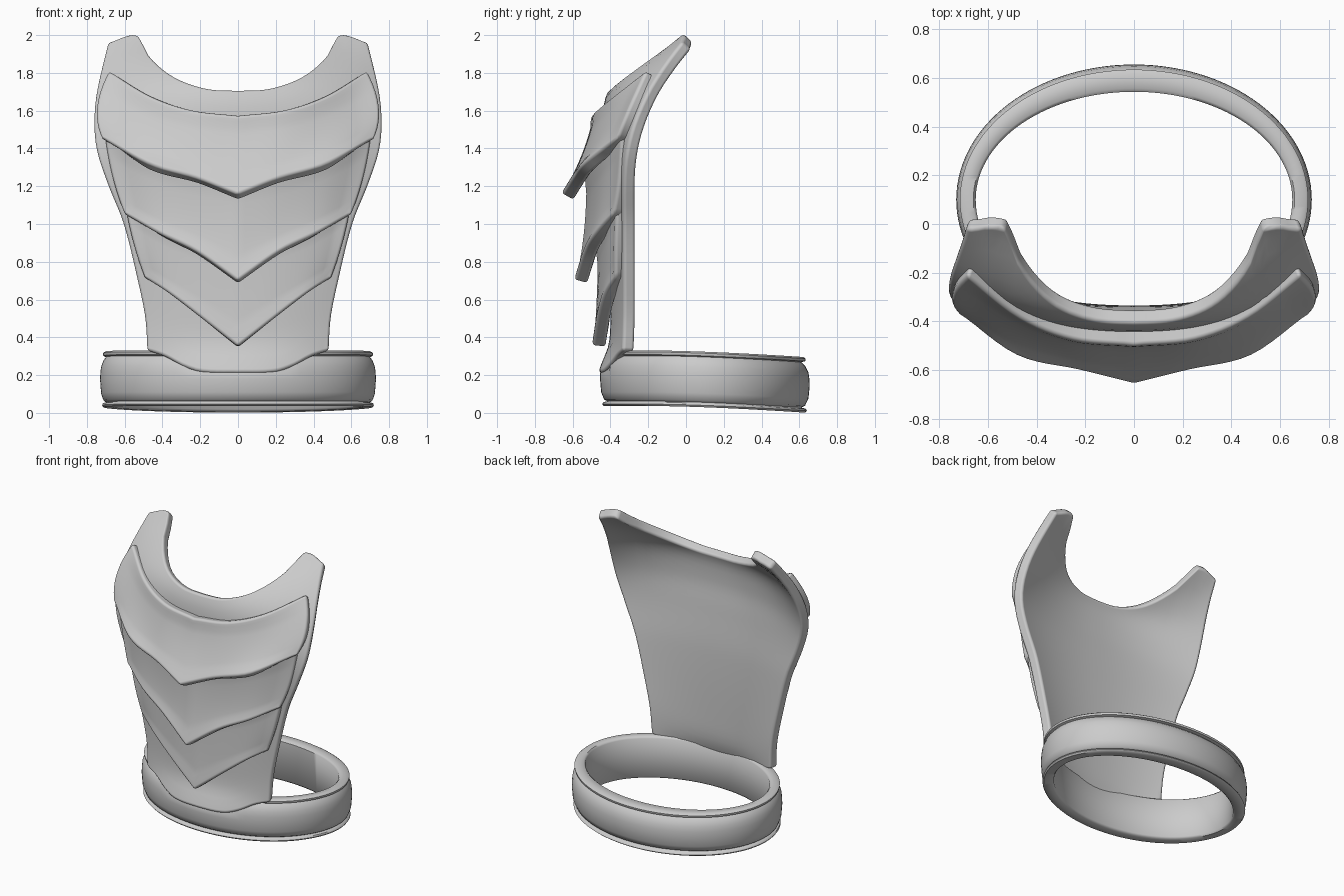
import bpy, math

if "Cube" in bpy.data.objects:
    bpy.data.objects.remove(bpy.data.objects["Cube"])


def curve(keys, s):
    """Smooth cubic through (s, value) keys."""
    s = min(max(s, keys[0][0]), keys[-1][0])
    n = len(keys)

    def slope(i):
        a, b = keys[max(i - 1, 0)], keys[min(i + 1, n - 1)]
        return (b[1] - a[1]) / (b[0] - a[0])
    i = 0
    while i < n - 2 and s > keys[i + 1][0]:
        i += 1
    (s0, v0), (s1, v1) = keys[i], keys[i + 1]
    h = s1 - s0
    t = (s - s0) / h
    return ((2*t**3 - 3*t**2 + 1) * v0 + (t**3 - 2*t**2 + t) * h * slope(i)
            + (3*t**2 - 2*t**3) * v1 + (t**3 - t**2) * h * slope(i + 1))


def make(name, verts, faces):
    me = bpy.data.meshes.new(name)
    me.from_pydata(verts, [], faces)
    ob = bpy.data.objects.new(name, me)
    bpy.context.collection.objects.link(ob)
    me.polygons.foreach_set("use_smooth", [True] * len(me.polygons))
    return ob


def sheet(name, point, nu, nv, thick, bevel):
    """Symmetric curved plate: point(u, v), u = 0 centre to 1 side, v = bottom to top."""
    verts, faces = [], []
    w = 2 * nu + 1
    for j in range(nv + 1):
        for i in range(-nu, nu + 1):
            x, y, z = point(abs(i) / nu, j / nv)
            verts.append((math.copysign(x, i), y, z))
    for j in range(nv):
        for i in range(w - 1):
            a = j * w + i
            faces.append((a, a + 1, a + w + 1, a + w))
    ob = make(name, verts, faces)
    m = ob.modifiers.new("thickness", 'SOLIDIFY')
    m.thickness, m.offset = thick, -1
    m = ob.modifiers.new("round_edges", 'BEVEL')
    m.width, m.segments = bevel, 3
    m.limit_method, m.angle_limit = 'ANGLE', math.radians(50)
    m.use_clamp_overlap = False
    m.harden_normals = True
    return ob


# Breastplate shell: width, centre depth and edge depth by height
WIDTH = [(.2, .48), (.33, .485), (.5, .495), (.7, .535), (1.0, .61), (1.2, .69),
         (1.38, .75), (1.53, .766), (1.7, .752), (1.96, .69), (2.0, .68)]
CENTRE = [(.2, -.468), (.26, -.448), (.36, -.41), (.5, -.40), (1.0, -.405), (1.3, -.43),
          (1.5, -.445), (1.71, -.41), (1.86, -.27), (2.0, -.05)]
EDGE = [(.2, -.34), (.5, -.33), (1.0, -.33), (1.3, -.325), (1.5, -.285),
        (1.7, -.2), (1.86, -.1), (2.0, .005)]
NECK = [(0, 1.71), (.22, 1.718), (.43, 1.762), (.58, 1.825), (.70, 1.91), (.77, 2.005), (1, 1.965)]
HEM = [(0, .215), (.4, .22), (.6, .25), (.8, .3), (1, .33)]


def shell_y(x, z):
    c, e = curve(CENTRE, z), curve(EDGE, z)
    return c + (e - c) * min(x / curve(WIDTH, z), 1) ** 2.2


def shell(u, v):
    x = u * curve(WIDTH, .33 + v * (1.96 - .33))
    z = curve(HEM, u) * (1 - v) + curve(NECK, u) * v
    return x, shell_y(x, z), z


sheet("breastplate", shell, 26, 34, .065, .018)


# Overlapping chevron plates: bottom, middle and top rows, centre to side
def chevron(name, rows):
    def dish(dist):
        """Small sink behind a raised border."""
        t = min(max((dist - .02) / .06, 0), 1)
        return .008 * t * t * (3 - 2 * t)

    def point(u, v):
        wts = ((1 - v) * (1 - 2 * v), 4 * v * (1 - v), v * (2 * v - 1))
        x, y, z = [sum(k * curve([(i / (len(r) - 1), p[a]) for i, p in enumerate(r)], u)
                       for k, r in zip(wts, rows)) for a in range(3)]
        return x, y + dish(min((1 - u) * .7, v * .4, (1 - v) * .4)), z
    return sheet(name, point, 18, 11, .07, .018)


chevron("upper_chest_plate", [
    [(0, -.66, 1.16), (.22, -.605, 1.245), (.48, -.545, 1.325), (.722, -.365, 1.45)],
    [(0, -.555, 1.38), (.25, -.53, 1.42), (.5, -.447, 1.49), (.75, -.30, 1.62)],
    [(0, -.50, 1.575), (.25, -.475, 1.605), (.47, -.385, 1.68), (.685, -.21, 1.815)]])
chevron("middle_chest_plate", [
    [(0, -.592, .70), (.22, -.543, .855), (.42, -.483, .95), (.602, -.387, 1.05)],
    [(0, -.547, .97), (.22, -.515, 1.04), (.45, -.457, 1.13), (.667, -.357, 1.24)],
    [(0, -.535, 1.28), (.25, -.51, 1.31), (.5, -.445, 1.38), (.712, -.342, 1.48)]])
chevron("lower_chest_plate", [
    [(0, -.497, .352), (.19, -.472, .5), (.35, -.437, .62), (.498, -.372, .713)],
    [(0, -.48, .62), (.2, -.465, .71), (.39, -.43, .8), (.558, -.375, .9)],
    [(0, -.475, .88), (.22, -.46, .93), (.42, -.427, 1.0), (.603, -.367, 1.11)]])

# Belt: banded profile (inset, height) swept round an ellipse, dipping at the back
PROFILE = [(.08, .318), (.07, .33), (.025, .33), (.015, .322), (.017, .308), (.032, .302),
           (.018, .285), (.005, .25), (.001, .215), (0, .18), (.005, .11), (.018, .072),
           (.032, .062), (.014, .056), (.01, .046), (.018, .036), (.07, .036), (.08, .048)]
SEG, P = 120, len(PROFILE)
verts, faces = [], []
for s in range(SEG):
    a = 2 * math.pi * s / SEG
    for d, z in PROFILE:
        deep = 1.4 if a < math.pi else 1.15
        x, y = (.73 - d) * math.cos(a), .1 + (.555 - d * deep) * math.sin(a)
        if y < .1 and abs(x) < .475 and z > curve(HEM, abs(x) / .485):
            y = max(y, shell_y(abs(x), z) + .02)   # tuck the rim behind the hem
        z -= .036 * min(max((y + .15) / .8, 0), 1) ** 1.5
        verts.append((x, y, z))
for s in range(SEG):
    for k in range(P):
        n, m = (s + 1) % SEG, (k + 1) % P
        faces.append((s * P + k, s * P + m, n * P + m, n * P + k))
belt = make("belt", verts, faces)
bpy.context.view_layer.objects.active = belt
belt.select_set(True)
bpy.ops.object.shade_smooth_by_angle(angle=math.radians(50))
